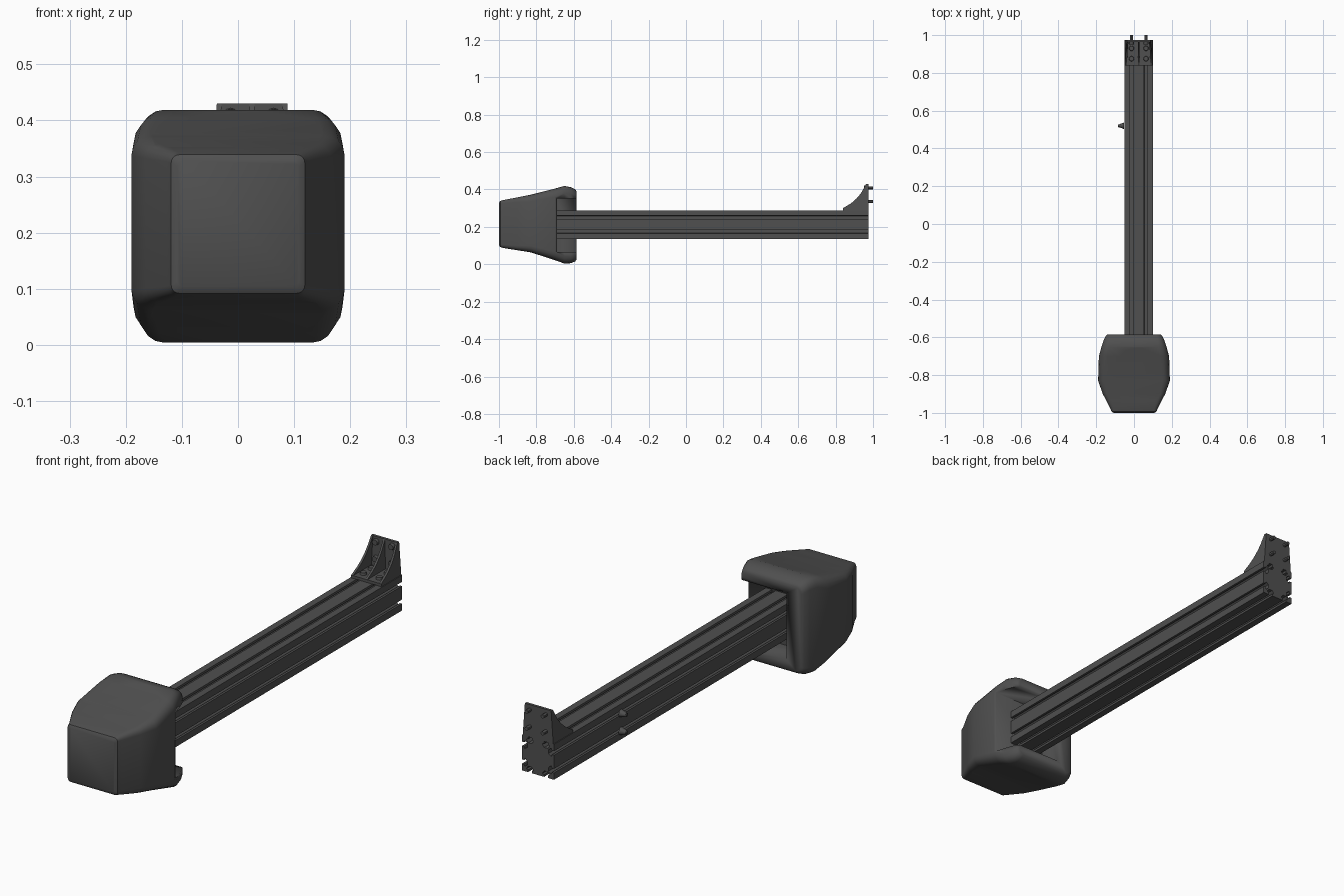
import bpy, bmesh, math
from mathutils import Vector, Matrix

if "Cube" in bpy.data.objects:
    bpy.data.objects.remove(bpy.data.objects["Cube"])

dark = bpy.data.materials.new("charcoal")
dark.diffuse_color = (0.08, 0.08, 0.08, 1)
dark.use_nodes = True
dark.node_tree.nodes["Principled BSDF"].inputs["Base Color"].default_value = dark.diffuse_color
CX, CZ, HALF = 0.025, 0.2125, 0.0765      # beam centre and half width


def finish(name, bm, angle=30):
    bmesh.ops.recalc_face_normals(bm, faces=bm.faces)
    me = bpy.data.meshes.new(name)
    bm.to_mesh(me)
    bm.free()
    ob = bpy.data.objects.new(name, me)
    bpy.context.collection.objects.link(ob)
    me.materials.append(dark)
    bpy.ops.object.select_all(action='DESELECT')
    ob.select_set(True)
    bpy.context.view_layer.objects.active = ob
    bpy.ops.object.shade_smooth_by_angle(angle=math.radians(angle))
    return ob


def loft(name, rings, angle=30):
    """Join equal-length point rings and cap both ends."""
    bm = bmesh.new()
    vs = [[bm.verts.new(p) for p in r] for r in rings]
    n = len(vs[0])
    for a, b in zip(vs, vs[1:]):
        for i in range(n):
            bm.faces.new((a[i], a[(i + 1) % n], b[(i + 1) % n], b[i]))
    bm.faces.new(vs[0])
    bm.faces.new(vs[-1])
    return finish(name, bm, angle)


def box(name, x0, x1, y0, y1, z0, z1):
    ring = lambda z: [(x0, y0, z), (x1, y0, z), (x1, y1, z), (x0, y1, z)]
    return loft(name, [ring(z0), ring(z1)])


def cone(name, base, axis, r0, r1, length, sides=12):
    bm = bmesh.new()
    rot = Vector((0, 0, 1)).rotation_difference(Vector(axis)).to_matrix().to_4x4()
    mat = Matrix.Translation(base) @ rot @ Matrix.Translation((0, 0, length / 2))
    bmesh.ops.create_cone(bm, cap_ends=True, segments=sides, radius1=r0,
                          radius2=r1, depth=length, matrix=mat)
    return finish(name, bm)


def cut(ob, cutter):
    cutter.hide_render = True
    m = ob.modifiers.new("cut", 'BOOLEAN')
    m.operation, m.solver, m.object = 'DIFFERENCE', 'EXACT', cutter
    bpy.ops.object.select_all(action='DESELECT')
    bpy.context.view_layer.objects.active = ob
    ob.select_set(True)
    bpy.ops.object.modifier_apply(modifier="cut")
    bpy.data.objects.remove(cutter)


# Hollow head: rounded-square sections along y
def section(y, hw, z0, z1, r, steps=4):
    pts = []
    corners = [(hw - r, z1 - r), (-hw + r, z1 - r), (-hw + r, z0 + r), (hw - r, z0 + r)]
    for k, (x, z) in enumerate(corners):
        for s in range(steps + 1):
            a = math.pi / 2 * (k + s / steps)
            pts.append((x + r * math.cos(a), y, z + r * math.sin(a)))
    return pts


head = loft("head_shell", [section(*s) for s in [
    (-1.00, 0.108, 0.103, 0.328, 0.010),
    (-0.993, 0.119, 0.092, 0.339, 0.014),
    (-0.975, 0.126, 0.087, 0.344, 0.018),
    (-0.90, 0.165, 0.075, 0.358, 0.025),
    (-0.83, 0.190, 0.064, 0.372, 0.035),
    (-0.70, 0.186, 0.022, 0.405, 0.045),
    (-0.65, 0.172, 0.004, 0.419, 0.040),
    (-0.615, 0.160, 0.006, 0.412, 0.035),
    (-0.592, 0.150, 0.016, 0.400, 0.030),
    (-0.585, 0.140, 0.026, 0.390, 0.025)]], 35)
solid = head.modifiers.new("wall", 'SOLIDIFY')
solid.thickness, solid.offset = 0.02, -1
bpy.ops.object.modifier_apply(modifier="wall")

# Top and bottom openings, then the rear opening that runs out of the +x side
outline = [(-0.12, -0.93), (0.11, -0.935), (0.14, -0.90), (0.152, -0.79),
           (0.13, -0.71), (0.03, -0.655), (-0.04, -0.67), (-0.158, -0.77), (-0.145, -0.915)]
cut(head, loft("opening_cutter", [[(x, y, z) for x, y in outline] for z in (-0.2, 0.6)]))
cut(head, box("rear_cutter", -0.07, 0.3, -0.69, -0.4, 0.066, 0.352))

# Slotted beam: two undercut slots on each side, repeated four times
profile = []
p = HALF / 2
slot = [(-0.009, 0), (-0.009, 0.010), (-0.017, 0.012), (-0.017, 0.015), (-0.008, 0.026),
        (0.008, 0.026), (0.017, 0.015), (0.017, 0.012), (0.009, 0.010), (0.009, 0)]
for k in range(4):
    c, s = [(1, 0), (0, 1), (-1, 0), (0, -1)][k]
    side = [(-HALF, 0)] + [(o + u, d) for o in (-p, p) for u, d in slot]
    for u, d in side:
        v = -HALF + d
        profile.append((CX + u * c - v * s, CZ + u * s + v * c))
loft("slotted_beam", [[(x, y, z) for x, z in profile] for y in (-0.95, 0.975)])

# Corner bracket: base, upright and three curved webs, narrowing upwards
Z0, Z1, Y0, Y1 = CZ + HALF, 0.43, 0.84, 0.975


def taper(ob):
    for v in ob.data.vertices:
        t = (v.co.z - Z0) / (Z1 - Z0)
        v.co.x = CX + (v.co.x - CX) * (1 - 0.14 * t)


taper(box("bracket_base", CX - 0.073, CX + 0.073, Y0, Y1, Z0, Z0 + 0.012))
taper(box("bracket_upright", CX - 0.073, CX + 0.073, Y1 - 0.012, Y1, Z0, Z1))
web = [(Y1, Z0), (Y0, Z0), (Y0, Z0 + 0.012)]
for i in range(1, 8):
    a = math.pi / 2 * i / 8
    arc = (Y0 + 0.120 * math.sin(a), Z1 - 0.125 * math.cos(a))
    line = (Y0 + 0.120 * i / 8, Z0 + 0.012 + 0.125 * i / 8)
    web.append(tuple((q + w) / 2 for q, w in zip(arc, line)))
web += [(Y1 - 0.012, Z1), (Y1, Z1)]
for dx in (-0.068, 0, 0.068):
    taper(loft("bracket_web", [[(CX + dx + t, y, z) for y, z in web] for t in (-0.005, 0.005)]))

# Bracket bolts: heads inside, studs out of the back
for x in (CX - p, CX + p):
    for z in (0.335, 0.408):
        cone("bracket_stud", (x, 0.955, z), (0, 1, 0), 0.008, 0.008, 0.045)
        cone("bracket_bolt_head", (x, 0.963, z), (0, -1, 0), 0.014, 0.012, 0.012)
    for y in (0.875, 0.93):
        cone("base_bolt_head", (x, y, Z0 + 0.012), (0, 0, 1), 0.014, 0.012, 0.01)

# Small knobs in the slots of the -x side
for z in (CZ - p, CZ + p):
    cone("slot_knob", (CX - HALF - 0.012, 0.52, z), (-1, 0, 0), 0.008, 0.008, 0.018)
    cone("slot_knob_cap", (CX - HALF - 0.002, 0.52, z), (-1, 0, 0), 0.017, 0.006, 0.03)
